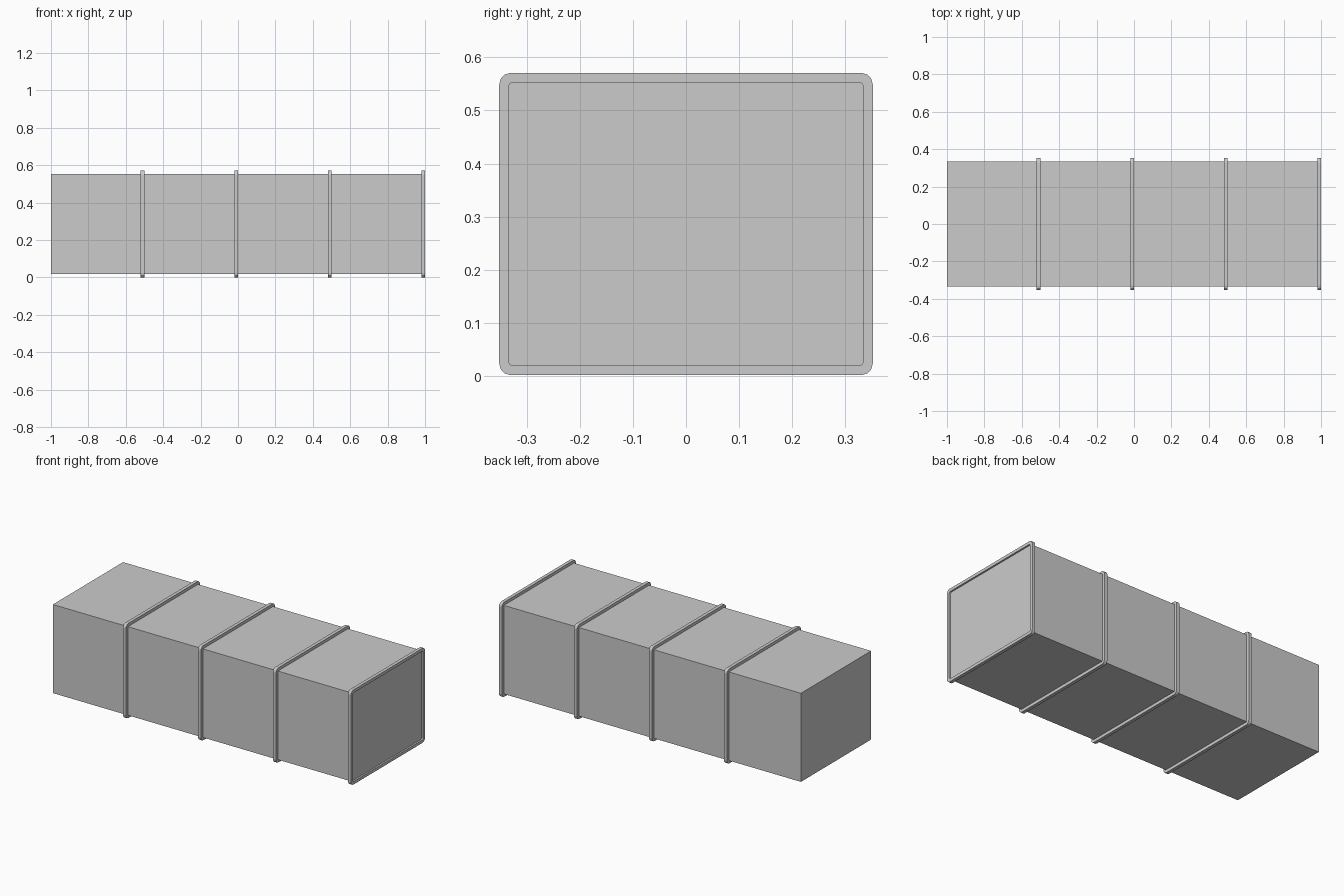
import bpy
import bmesh
from math import cos, sin, pi

if "Cube" in bpy.data.objects:
    bpy.data.objects.remove(bpy.data.objects["Cube"], do_unlink=True)

# One plain grey for everything
grey = bpy.data.materials.new("light_grey")
grey.use_nodes = True
colour = (0.6, 0.6, 0.6, 1)
grey.diffuse_color = colour
grey.node_tree.nodes["Principled BSDF"].inputs["Base Color"].default_value = colour

HALF_Y, HALF_Z, MID_Z = 0.334, 0.267, 0.286   # duct section
LIP = 0.018                                   # flange height
RING_W = 0.02                                 # flange thickness
PITCH = 0.5


def finish(name, bm):
    bmesh.ops.recalc_face_normals(bm, faces=bm.faces)
    mesh = bpy.data.meshes.new(name)
    bm.to_mesh(mesh)
    bm.free()
    mesh.materials.append(grey)
    obj = bpy.data.objects.new(name, mesh)
    bpy.context.collection.objects.link(obj)
    return obj


def rounded_rect(half_y, half_z, radius, steps=3):
    """Points of a rounded rectangle around the duct axis."""
    points = []
    corners = [(1, 1), (-1, 1), (-1, -1), (1, -1)]
    for i, (sy, sz) in enumerate(corners):
        for k in range(steps + 1):
            a = (i + k / steps) * pi / 2
            points.append((sy * (half_y - radius) + radius * cos(a),
                           sz * (half_z - radius) + radius * sin(a) + MID_Z))
    return points


def box(name, x0, x1):
    bm = bmesh.new()
    bmesh.ops.create_cube(bm, size=1)
    for v in bm.verts:
        v.co = ((x0 + x1) / 2 + v.co.x * (x1 - x0),
                v.co.y * 2 * HALF_Y, MID_Z + v.co.z * 2 * HALF_Z)
    return finish(name, bm)


def flange(name, x0, x1):
    """Rectangular-section ring with rounded corners."""
    bm = bmesh.new()
    outer = rounded_rect(HALF_Y + LIP, HALF_Z + LIP, 0.022)
    inner = rounded_rect(HALF_Y, HALF_Z, 0.008)
    loops = [[bm.verts.new((x, y, z)) for y, z in outline]
             for x, outline in ((x0, outer), (x1, outer), (x1, inner), (x0, inner))]
    count = len(outer)
    for a, b in zip(loops, loops[1:] + loops[:1]):
        for i in range(count):
            j = (i + 1) % count
            bm.faces.new((a[i], a[j], b[j], b[i]))
    return finish(name, bm)


# Closed duct body, slightly recessed inside the end flange
box("duct_body", -1, 0.99)

# Four joint flanges at equal pitch, the last one at the end
for i in range(4):
    x1 = 1 - PITCH * (3 - i)
    flange(f"joint_flange_{i + 1}", x1 - RING_W, x1)
